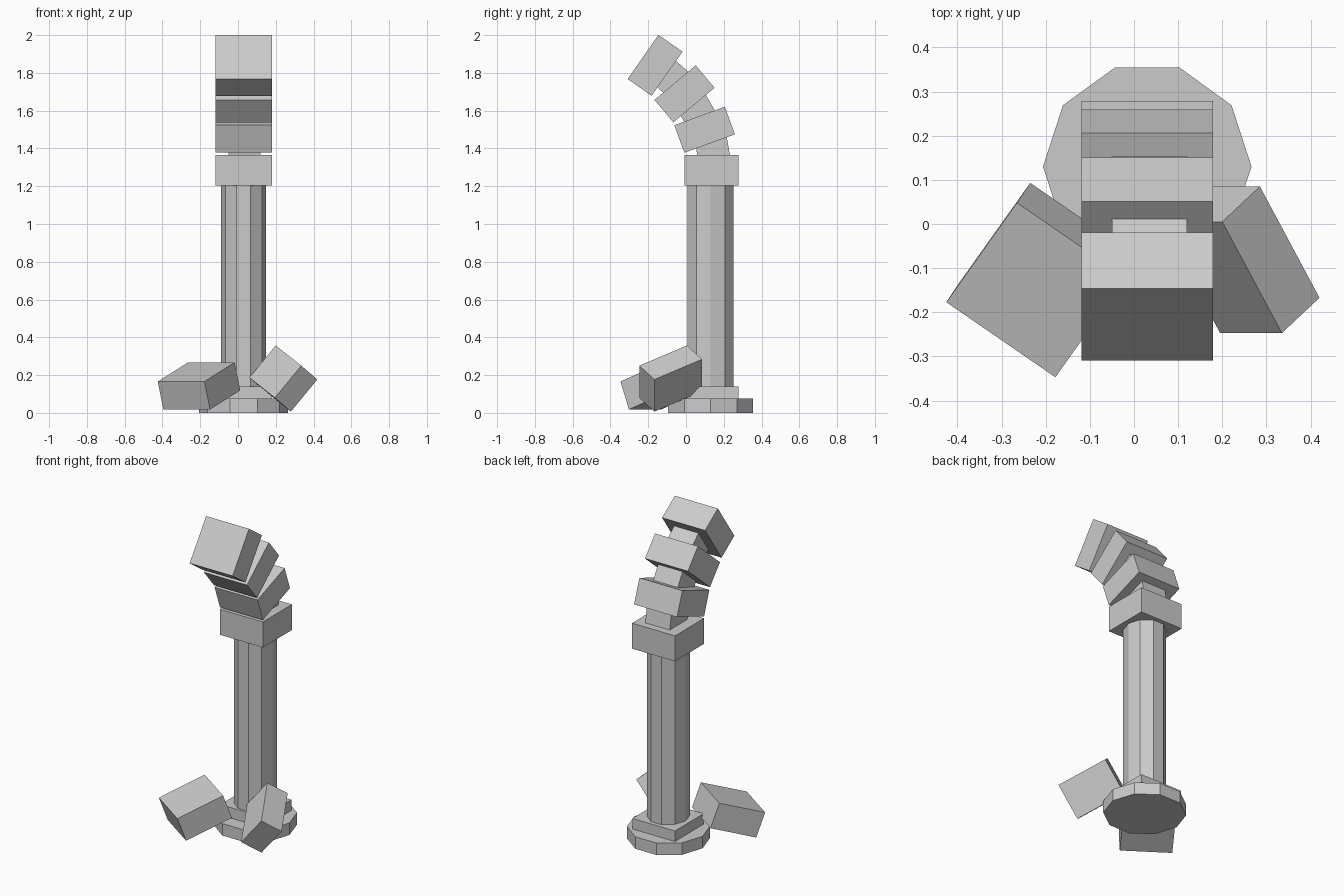
import bpy
import bmesh
from math import radians
from mathutils import Matrix, Vector

cube = bpy.data.objects.get("Cube")
if cube:
    bpy.data.objects.remove(cube)

stone = bpy.data.materials.new("grey stone")
stone.use_nodes = True
GREY = (0.6, 0.6, 0.6, 1)
stone.diffuse_color = GREY
stone.node_tree.nodes["Principled BSDF"].inputs["Base Color"].default_value = GREY


def finish(name, bm, matrix):
    bm.transform(matrix)
    bmesh.ops.recalc_face_normals(bm, faces=bm.faces)
    mesh = bpy.data.meshes.new(name)
    bm.to_mesh(mesh)
    bm.free()
    mesh.materials.append(stone)
    obj = bpy.data.objects.new(name, mesh)
    bpy.context.collection.objects.link(obj)


def box(name, center, size, tilt=0):
    """Box leaning forward by tilt degrees about the x axis."""
    bm = bmesh.new()
    bmesh.ops.create_cube(bm, size=1)
    finish(name, bm, Matrix.Translation(center)
           @ Matrix.Rotation(radians(tilt), 4, "X") @ Matrix.Diagonal((*size, 1)))


def edge_box(name, center, *edges):
    """Box turned freely, given by its three edge vectors."""
    bm = bmesh.new()
    bmesh.ops.create_cube(bm, size=1)
    turn = Matrix([Vector(e) for e in edges]).transposed().to_4x4()
    finish(name, bm, Matrix.Translation(center) @ turn)


def decagon(name, rx, ry, z0, z1):
    bm = bmesh.new()
    bmesh.ops.create_cone(bm, cap_ends=True, segments=10, radius1=1, radius2=1, depth=1,
                          matrix=Matrix.Rotation(radians(18), 4, "Z"))
    # Turn the prism so that a corner points along x
    corner = max(bm.verts, key=lambda v: v.co.x).co
    if abs(corner.y) > 0.01:
        bm.transform(Matrix.Rotation(radians(18), 4, "Z"))
    finish(name, bm, Matrix.Translation((CX, CY, (z0 + z1) / 2))
           @ Matrix.Diagonal((rx, ry, z1 - z0, 1)))


CX, CY = 0.03, 0.13

# Column with its base and capital
decagon("base", 0.236, 0.236, 0, 0.075)
box("plinth", (CX, 0.135, 0.108), (0.295, 0.285, 0.066))
decagon("column_shaft", 0.119, 0.128, 0.13, 1.21)
box("capital", (CX, 0.135, 1.285), (0.298, 0.288, 0.16))

# Bending stack: wide blocks joined by narrow necks
blocks = [(0.0985, 1.499, 20), (-0.008, 1.689, 40), (-0.164, 1.84, 55)]
necks = [(0.14, 1.40, 10), (0.055, 1.60, 30), (-0.078, 1.772, 48)]
for i, (y, z, tilt) in enumerate(blocks, 1):
    box(f"stack_block_{i}", (CX, y, z), (0.298, 0.285, 0.155), tilt)
for i, (y, z, tilt) in enumerate(necks, 1):
    box(f"stack_neck_{i}", (CX + 0.005, y, z), (0.17, 0.17, 0.14), tilt)

# Fallen blocks at the foot
edge_box("fallen_block_right", (-0.2065, -0.127, 0.1425),
         (0.247, -0.17, 0), (0.16, 0.225, 0.101), (0.03, 0.045, -0.148))
edge_box("fallen_block_left", (0.24, -0.081, 0.182),
         (0.135, -0.252, -0.107), (-0.14, 0, -0.17), (0.085, 0.08, -0.073))
